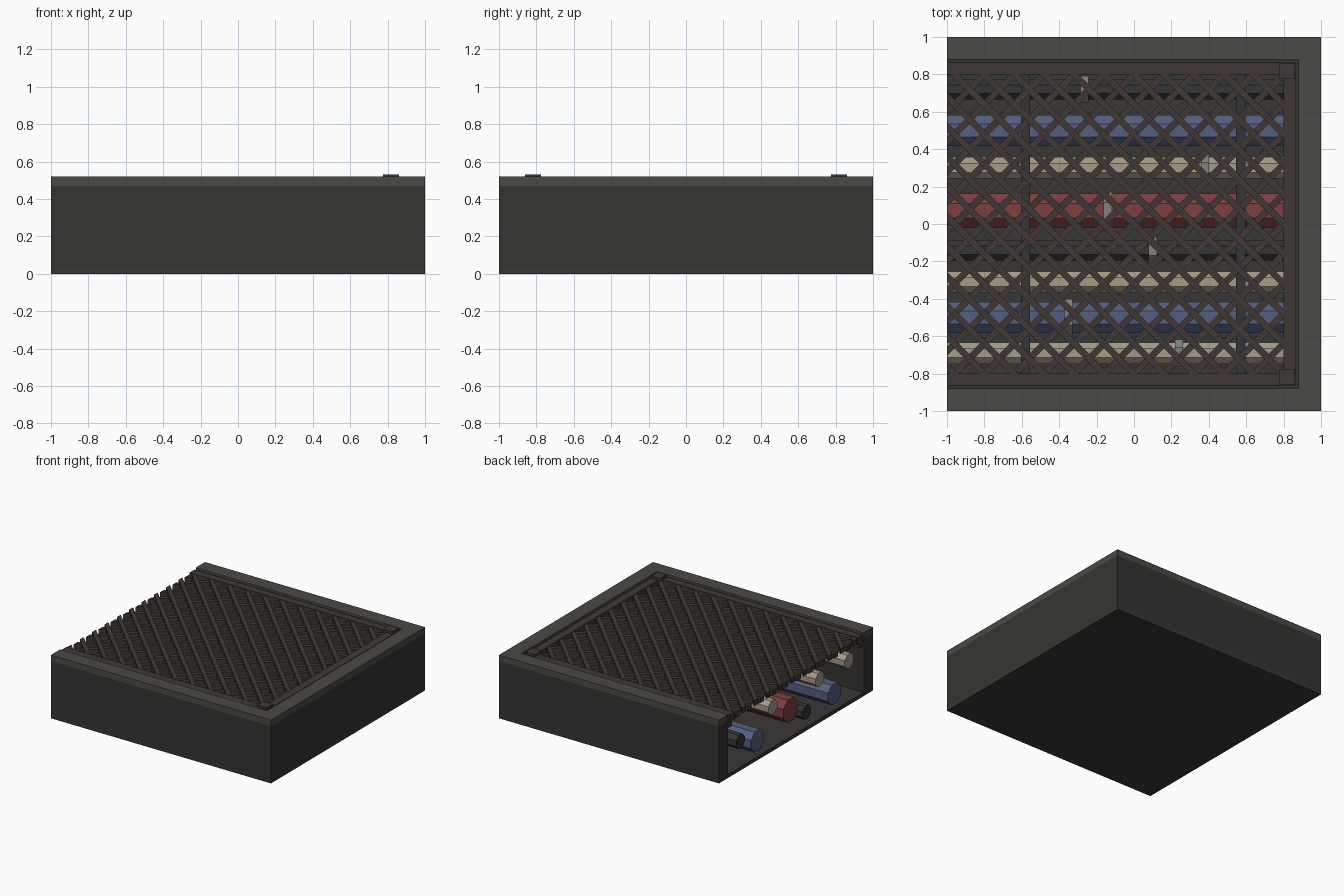
import bpy, bmesh, math
from mathutils import Matrix, Vector

if "Cube" in bpy.data.objects:
    bpy.data.objects.remove(bpy.data.objects["Cube"])


def mat(name, r, g, b):
    m = bpy.data.materials.new(name)
    m.diffuse_color = (r, g, b, 1)
    m.use_nodes = True
    m.node_tree.nodes["Principled BSDF"].inputs["Base Color"].default_value = m.diffuse_color
    return m


WALL = mat("dark_stone", .036, .034, .030)
RIM = mat("rim_stone", .068, .067, .060)
FLOOR = mat("floor_stone", .040, .038, .034)
RUST = mat("rusted_iron", .052, .039, .036)
IRON = mat("dark_iron", .034, .035, .033)
STEEL = mat("clamp_steel", .22, .22, .20)
BLUE = mat("blue_pipe", .09, .115, .21)
BEIGE = mat("beige_pipe", .38, .33, .24)
RED = mat("red_pipe", .21, .05, .05)


def finish(bm, name, material):
    bmesh.ops.recalc_face_normals(bm, faces=bm.faces)
    me = bpy.data.meshes.new(name)
    bm.to_mesh(me)
    bm.free()
    me.materials.append(material)
    ob = bpy.data.objects.new(name, me)
    bpy.context.collection.objects.link(ob)
    return ob


def box(name, x, y, z, material):
    bm = bmesh.new()
    size = Matrix.Diagonal((x[1] - x[0], y[1] - y[0], z[1] - z[0], 1))
    centre = Matrix.Translation((sum(x) / 2, sum(y) / 2, sum(z) / 2))
    bmesh.ops.create_cube(bm, size=1, matrix=centre @ size)
    return finish(bm, name, material)


def u_profile(name, outer, inner, z, material):
    """Three-sided frame, open towards -x."""
    pts = [(-1, -outer), (outer, -outer), (outer, outer), (-1, outer),
           (-1, inner), (inner, inner), (inner, -inner), (-1, -inner)]
    bm = bmesh.new()
    face = bm.faces.new([bm.verts.new((px, py, z[0])) for px, py in pts])
    ext = bmesh.ops.extrude_face_region(bm, geom=[face], use_keep_orig=True)
    top = [v for v in ext["geom"] if isinstance(v, bmesh.types.BMVert)]
    bmesh.ops.translate(bm, verts=top, vec=(0, 0, z[1] - z[0]))
    return finish(bm, name, material)


def cylinder_x(name, x, y, z, r, material):
    """Octagonal bar along x with a flat on top."""
    bm = bmesh.new()
    m = (Matrix.Translation((sum(x) / 2, y, z)) @ Matrix.Rotation(math.pi / 2, 4, 'Y')
         @ Matrix.Rotation(math.pi / 8, 4, 'Z'))
    bmesh.ops.create_cone(bm, cap_ends=True, segments=8, radius1=r, radius2=r,
                          depth=x[1] - x[0], matrix=m)
    return finish(bm, name, material)


def lattice(name, sign, z, pitch=.16, width=.035):
    """Parallel diagonal bars trimmed to the grate opening."""
    bm = bmesh.new()
    for k in range(-12, 13):
        m = (Matrix.Translation((k * pitch, 0, sum(z) / 2))
             @ Matrix.Rotation(sign * math.pi / 4, 4, 'Z')
             @ Matrix.Diagonal((4, width, z[1] - z[0], 1)))
        bmesh.ops.create_cube(bm, size=1, matrix=m)
    for co, no in (((-1, 0, 0), (-1, 0, 0)), ((.81, 0, 0), (1, 0, 0)),
                   ((0, .81, 0), (0, 1, 0)), ((0, -.81, 0), (0, -1, 0))):
        geom = bm.verts[:] + bm.edges[:] + bm.faces[:]
        bmesh.ops.bisect_plane(bm, geom=geom, plane_co=Vector(co),
                               plane_no=Vector(no), clear_outer=True)
        bmesh.ops.holes_fill(bm, edges=[e for e in bm.edges if e.is_boundary], sides=0)
    return finish(bm, name, RUST)


# Trench shell
box("floor_slab", (-1, 1), (-1, 1), (0, .03), FLOOR)
u_profile("trench_walls", 1, .88, (.03, .47), WALL)
u_profile("wall_rim", 1, .88, (.47, .52), RIM)
u_profile("grate_ledge", .88, .83, (.41, .45), WALL)

# Grate
u_profile("grate_frame", .865, .80, (.45, .51), RUST)
lattice("grate_bars_a", 1, (.455, .495))
lattice("grate_bars_b", -1, (.46, .505))
for label, s in (("front", -1), ("back", 1)):
    box("corner_plate_" + label, (.775, .86), sorted((s * .775, s * .86)), (.505, .53), RUST)
for i, x in enumerate((-.58, .57)):
    box(f"cross_beam_{i}", (x - .025, x + .025), (-.84, .84), (.42, .455), IRON)

# Pipes: y, z, radius, material, collar x
pipes = [(.72, .24, .06, IRON, -.265), (.50, .16, .09, BLUE, None),
         (.30, .36, .062, BEIGE, .38), (.07, .25, .10, RED, -.14),
         (-.14, .15, .06, IRON, .10), (-.31, .355, .06, BEIGE, None),
         (-.50, .165, .09, BLUE, -.35), (-.69, .36, .062, BEIGE, .24)]
for i, (y, z, r, m, cx) in enumerate(pipes):
    cylinder_x(f"pipe_{i}", (-1, .88), y, z, r, m)
    if cx is not None:
        cylinder_x(f"pipe_collar_{i}", (cx - .022, cx + .022), y, z, r + .016, STEEL)
